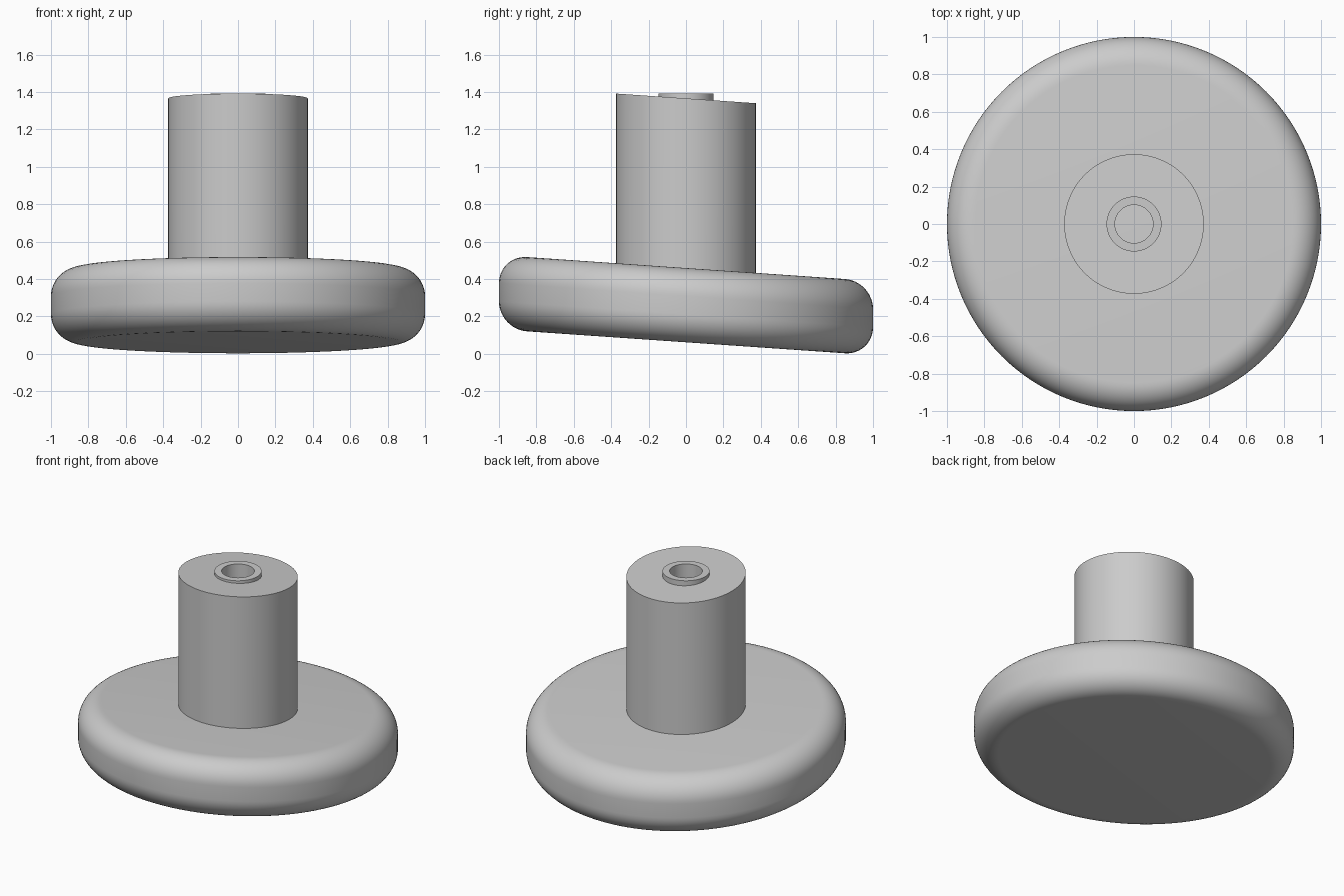
import bpy
import bmesh
from math import sin, cos, pi, radians

SEGMENTS = 128
SLOPE = -0.069  # height change per unit of y

if "Cube" in bpy.data.objects:
    bpy.data.objects.remove(bpy.data.objects["Cube"], do_unlink=True)

grey = bpy.data.materials.new("light grey")
grey.use_nodes = True
colour = (0.6, 0.6, 0.6, 1)
grey.diffuse_color = colour
grey.node_tree.nodes["Principled BSDF"].inputs["Base Color"].default_value = colour


def lathe(name, profile, slope=0, closed=False):
    """Turn an (r, z) profile about z, then slant it along y."""
    bm = bmesh.new()
    rings = []
    for r, z in profile:
        ring = []
        for i in range(SEGMENTS):
            a = 2 * pi * i / SEGMENTS
            y = r * sin(a)
            ring.append(bm.verts.new((r * cos(a), y, z + slope * y)))
        rings.append(ring)
    pairs = list(zip(rings, rings[1:]))
    if closed:
        pairs.append((rings[-1], rings[0]))
    else:
        bm.faces.new(rings[0])
        bm.faces.new(rings[-1])
    for low, high in pairs:
        for i in range(SEGMENTS):
            j = (i + 1) % SEGMENTS
            bm.faces.new((low[i], low[j], high[j], high[i]))
    bmesh.ops.recalc_face_normals(bm, faces=bm.faces)
    mesh = bpy.data.meshes.new(name)
    bm.to_mesh(mesh)
    bm.free()
    mesh.materials.append(grey)
    obj = bpy.data.objects.new(name, mesh)
    bpy.context.collection.objects.link(obj)
    bpy.ops.object.select_all(action="DESELECT")
    obj.select_set(True)
    bpy.context.view_layer.objects.active = obj
    bpy.ops.object.shade_smooth_by_angle(angle=radians(30))
    return obj


def tube(name, outer, inner, bottom, top, slope=0):
    lathe(name, [(outer, bottom), (outer, top), (inner, top), (inner, bottom)],
          slope, closed=True)


# Slanted disc with rounded rims
BOTTOM, TOP, ROUND, STEPS = 0.062, 0.459, 0.15, 12
rim = []
for centre, start in ((BOTTOM + ROUND, -pi / 2), (TOP - ROUND, 0)):
    for k in range(STEPS + 1):
        a = start + pi / 2 * k / STEPS
        rim.append((1 - ROUND + ROUND * cos(a), centre + ROUND * sin(a)))
lathe("slanted_disc", rim, SLOPE)

# Upright post with a slanted end
tube("post", 0.373, 0.125, 0.44, 1.366, SLOPE)

# Level collar around the bore
tube("bore_collar", 0.147, 0.102, 0.44, 1.392)
